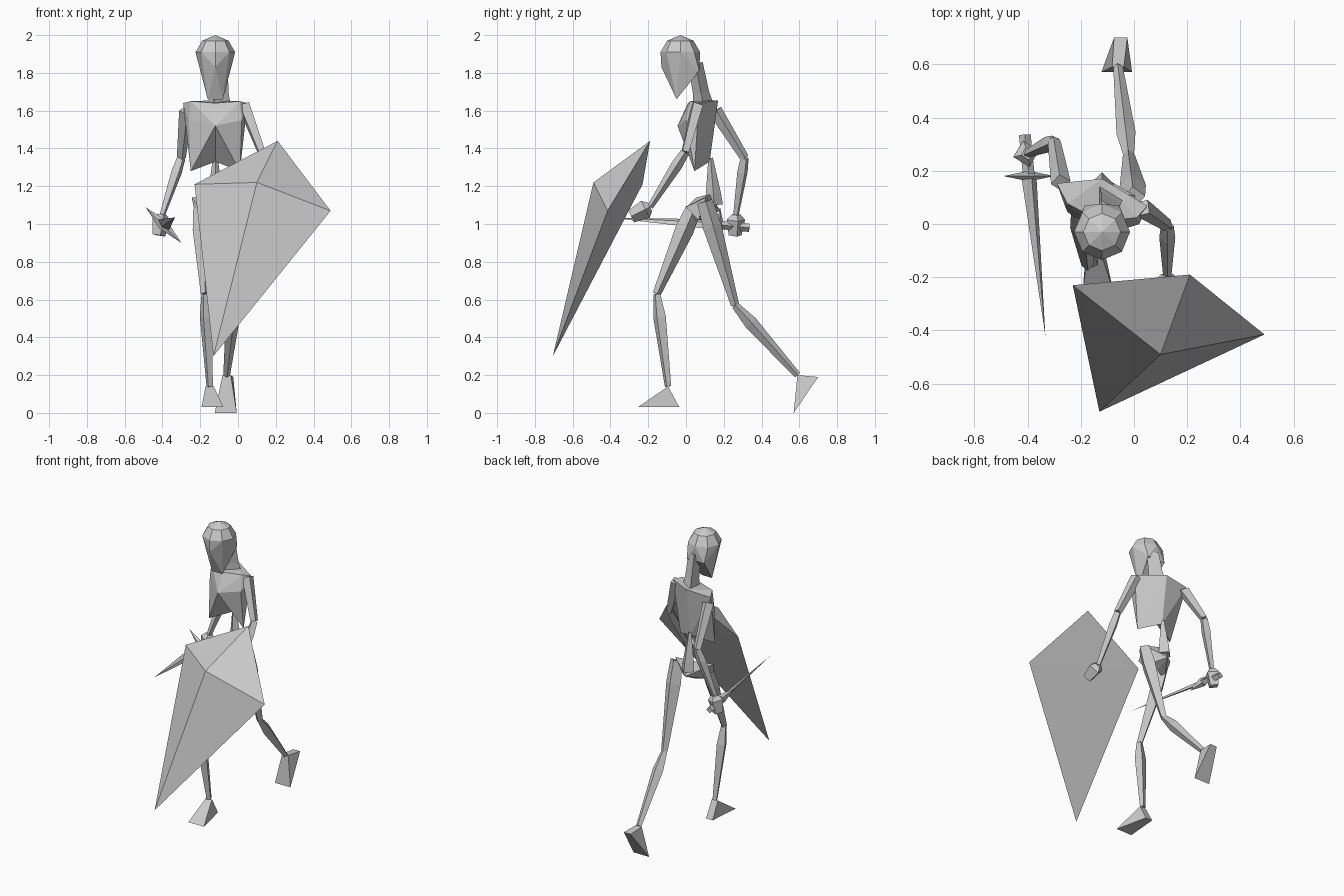
import bpy, bmesh, math
from mathutils import Vector

if "Cube" in bpy.data.objects:
    bpy.data.objects.remove(bpy.data.objects["Cube"])

# One plain material for the whole figure
grey = bpy.data.materials.new("plain grey")
grey.use_nodes = True
colour = (0.6, 0.6, 0.6, 1)
grey.diffuse_color = colour
grey.node_tree.nodes["Principled BSDF"].inputs["Base Color"].default_value = colour

BODY_X = -0.12
SIDES = (-1, 1)


def finish(name, bm):
    bmesh.ops.recalc_face_normals(bm, faces=bm.faces[:])
    mesh = bpy.data.meshes.new(name)
    bm.to_mesh(mesh)
    bm.free()
    mesh.materials.append(grey)
    obj = bpy.data.objects.new(name, mesh)
    bpy.context.collection.objects.link(obj)


def add_shell(bm, points):
    """Convex faceted shell around corner points."""
    verts = [bm.verts.new(point) for point in points]
    result = bmesh.ops.convex_hull(bm, input=verts)
    inside = [item for item in result["geom_interior"] if isinstance(item, bmesh.types.BMVert)]
    bmesh.ops.delete(bm, geom=inside, context='VERTS')


def hull(name, *groups):
    bm = bmesh.new()
    for points in groups:
        add_shell(bm, points)
    finish(name, bm)


def limb(name, start, end, radii, sides=4):
    """Tapered bone whose middle radius lies a quarter of the way along."""
    bm = bmesh.new()
    turn = (end - start).to_track_quat('Z', 'Y')
    rings = []
    for along, radius in zip((0, 0.25, 1), radii):
        centre = start.lerp(end, along)
        ring = []
        for i in range(sides):
            angle = math.tau * i / sides
            offset = Vector((math.cos(angle), math.sin(angle), 0)) * radius
            ring.append(bm.verts.new(centre + turn @ offset))
        rings.append(ring)
    for low, high in zip(rings, rings[1:]):
        for i in range(sides):
            j = (i + 1) % sides
            bm.faces.new((low[i], low[j], high[j], high[i]))
    bm.faces.new(rings[0])
    bm.faces.new(rings[-1])
    finish(name, bm)


def middle(y, z):
    """Point on the body's centre line."""
    return Vector((BODY_X, y, z))


def beside(side, width, y, z, twist=0.0):
    """Point out to one side, swung backwards or forwards by the twist."""
    return Vector((BODY_X + side * width, y + side * width * twist, z))


def pair(centre, half_width):
    """Two points either side of a centre."""
    return [centre + Vector((side * half_width, 0, 0)) for side in SIDES]


# Head: rounded crown and brow, nose ridge, nape and narrow chin
head = [middle(-0.03, 2), middle(-0.13, 1.83)]
for radius, z in ((0.07, 1.97), (0.105, 1.91)):
    for step in range(8):
        angle = math.tau * step / 8
        head.append(beside(math.sin(angle), radius, -0.03 - radius * math.cos(angle), z))
head += pair(middle(0.07, 1.81), 0.065)
head += pair(middle(-0.05, 1.66), 0.04)
hull("head", head)
limb("neck", Vector((-0.1, 0.09, 1.64)), Vector((-0.1, 0.05, 1.85)), (0.06, 0.05, 0.045), sides=3)

# Ribcage: mirrored halves meeting at the breastbone, arched below
breastbone = [middle(-0.045, 1.52), middle(0.01, 1.64), middle(0.17, 1.655), middle(0.125, 1.33)]
halves = []
for side in SIDES:
    shoulder = beside(side, 0.17, 0.11, 1.64, twist=-0.25)
    collar = beside(side, 0.13, 0.05, 1.65, twist=-0.2)
    breast = beside(side, 0.14, 0.035, 1.55, twist=-0.25)
    low_rib = beside(side, 0.13, 0.045, 1.28)
    halves.append(breastbone + [shoulder, collar, breast, low_rib])
hull("ribcage", *halves)

# Spine and pelvis
limb("spine", middle(0.15, 1.1), middle(0.13, 1.35), (0.045, 0.04, 0.012))
sacrum = [middle(0.13, 1.16), middle(0.18, 1.07), middle(0.08, 1.02)]
wings = []
for side in SIDES:
    crest = beside(side, 0.125, 0.08, 1.14, twist=0.2)
    front = beside(side, 0.085, 0, 1.09)
    socket = beside(side, 0.1, 0.045, 1.02, twist=0.2)
    wings.append(sacrum + [crest, front, socket])
hull("pelvis", *wings)

# Joints of the striding pose
right_joints = {
    "shoulder": (-0.275, 0.155, 1.6),
    "elbow": (-0.3, 0.31, 1.35),
    "wrist": (-0.4, 0.265, 1.05),
    "knuckles": (-0.42, 0.26, 0.94),
    "hip": (-0.195, 0.04, 1.08),
    "knee": (-0.175, -0.155, 0.63),
    "ankle": (-0.15, -0.095, 0.14),
    "toe": (-0.135, -0.255, 0.03),
    "heel": (-0.15, -0.035, 0.03),
}
left_joints = {
    "shoulder": (0.03, 0.06, 1.63),
    "elbow": (0.125, -0.005, 1.38),
    "wrist": (0.125, -0.19, 1.09),
    "knuckles": (0.125, -0.29, 1.04),
    "hip": (0, 0.1, 1.12),
    "knee": (-0.02, 0.26, 0.57),
    "ankle": (-0.06, 0.59, 0.2),
    "toe": (-0.065, 0.57, 0),
    "heel": (-0.05, 0.7, 0.19),
}

# Arms, legs, hands and wedge-shaped feet
bones = (
    ("upper_arm", "shoulder", "elbow", (0.037, 0.034, 0.024)),
    ("forearm", "elbow", "wrist", (0.024, 0.03, 0.016)),
    ("hand", "wrist", "knuckles", (0.025, 0.05, 0.035)),
    ("thigh", "hip", "knee", (0.042, 0.05, 0.022)),
    ("shin", "knee", "ankle", (0.02, 0.036, 0.018)),
)
for prefix, joints in (("right_", right_joints), ("left_", left_joints)):
    for part, start, end, radii in bones:
        limb(prefix + part, Vector(joints[start]), Vector(joints[end]), radii)
    foot = []
    for joint, half_width in (("ankle", 0.022), ("toe", 0.058), ("heel", 0.025)):
        foot += pair(Vector(joints[joint]), half_width)
    hull(prefix + "foot", foot)

# Sword: grip, pointed slanting guard, long tapering blade
guard = Vector((-0.395, 0.18, 0.995))
across = Vector((0.095, 0, -0.095))
thickness = Vector((0.01, 0, 0.01))
forward = Vector((0, -0.02, 0))
limb("sword_grip", Vector((-0.41, 0.335, 0.98)), guard, (0.022, 0.022, 0.022))
guard_points, blade_points = [], [Vector((-0.333, -0.42, 1.035))]
for side in SIDES:
    guard_points += [guard + side * reach for reach in (across, forward, thickness * 2)]
    blade_points += [guard + side * reach for reach in (across * 0.3, thickness)]
hull("sword_guard", guard_points)
hull("sword_blade", blade_points)

# Kite shield with a raised boss
top_corner = (0.21, -0.19, 1.44)
outer_corner = (0.49, -0.415, 1.07)
bottom_point = (-0.13, -0.705, 0.3)
inner_corner = (-0.23, -0.23, 1.21)
boss = (0.1, -0.49, 1.22)
hull("shield", [top_corner, outer_corner, bottom_point, inner_corner, boss])
